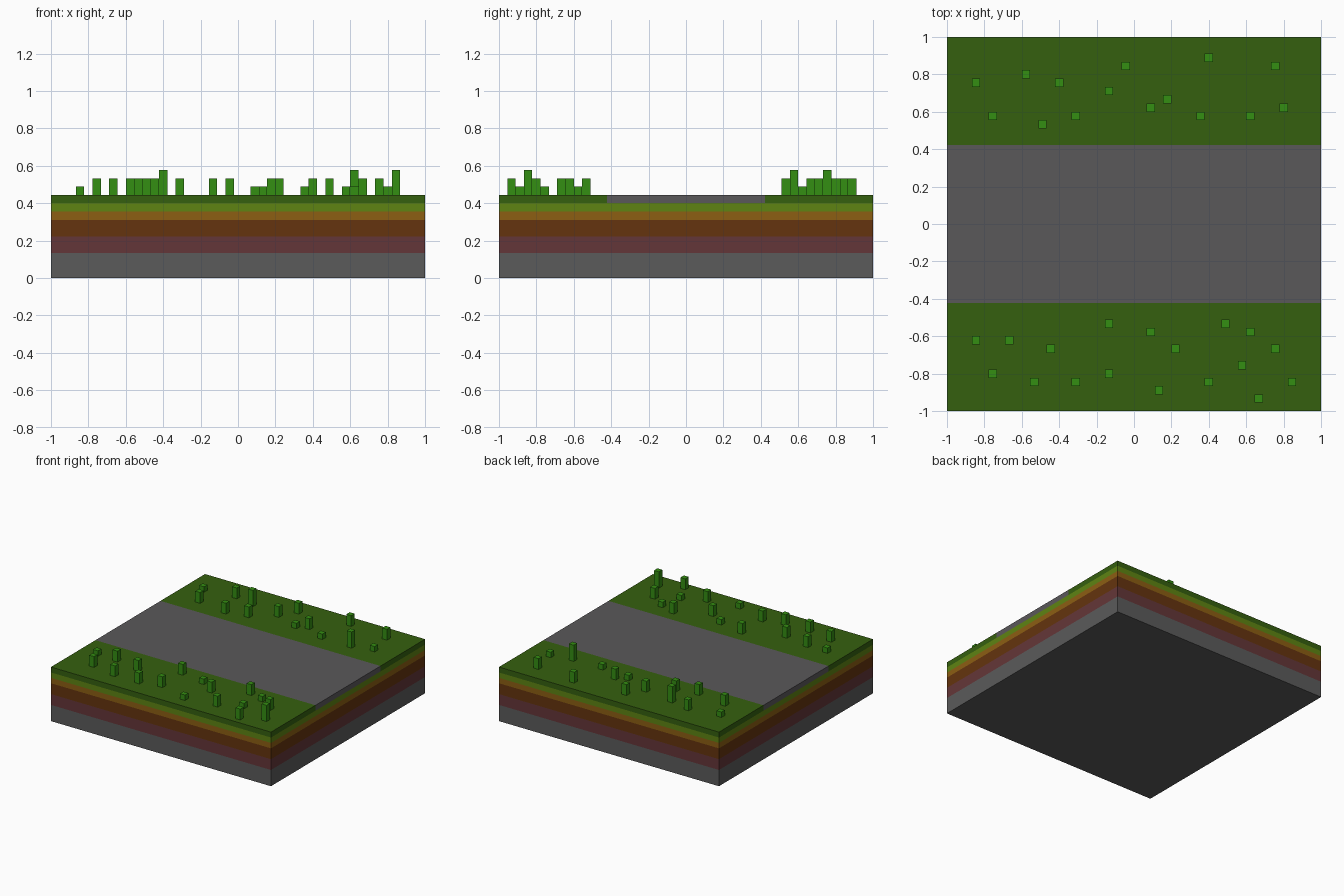
import bpy
import bmesh
from mathutils import Matrix, Vector

cube = bpy.data.objects.get("Cube")
if cube:
    bpy.data.objects.remove(cube, do_unlink=True)

U = 2 / 45             # one voxel
HEIGHT = 10 * U        # ground thickness
ROAD_HALF = 9.5 * U    # half the road width


def linear(c):
    c /= 255
    return c / 12.92 if c <= 0.04045 else ((c + 0.055) / 1.055) ** 2.4


def material(name, r, g, b):
    mat = bpy.data.materials.new(name)
    mat.use_nodes = True
    colour = (linear(r), linear(g), linear(b), 1)
    mat.diffuse_color = colour
    bsdf = mat.node_tree.nodes["Principled BSDF"]
    bsdf.inputs["Base Color"].default_value = colour
    bsdf.inputs["Roughness"].default_value = 1.0
    return mat


def add_box(bm, low, high):
    size = Vector(high) - Vector(low)
    centre = (Vector(high) + Vector(low)) / 2
    matrix = Matrix.Translation(centre) @ Matrix.Diagonal(size.to_4d())
    return bmesh.ops.create_cube(bm, size=1, matrix=matrix)["verts"]


def finish(bm, name, materials):
    mesh = bpy.data.meshes.new(name)
    bm.to_mesh(mesh)
    bm.free()
    for mat in materials:
        mesh.materials.append(mat)
    obj = bpy.data.objects.new(name, mesh)
    bpy.context.collection.objects.link(obj)
    return obj


# Strata from the bottom up: material and top level in voxels
strata = [
    (material("stone grey", 91, 91, 91), 3),
    (material("maroon clay", 100, 54, 56), 5),
    (material("brown earth", 101, 52, 14), 7),
    (material("ochre soil", 140, 94, 18), 8),
    (material("lime turf", 94, 132, 18), 9),
    (material("grass green", 53, 96, 15), 10),
]
road_grey = material("road grey", 90, 88, 90)
blade_green = material("blade green", 52, 142, 18)

# Ground block, cut at each stratum and along both road edges
bm = bmesh.new()
add_box(bm, (-1, -1, 0), (1, 1, HEIGHT))
cuts = [((0, 0, top * U), (0, 0, 1)) for _, top in strata[:-1]]
cuts += [((0, side * ROAD_HALF, 0), (0, 1, 0)) for side in (-1, 1)]
for point, normal in cuts:
    bmesh.ops.bisect_plane(bm, geom=bm.verts[:] + bm.edges[:] + bm.faces[:],
                           plane_co=point, plane_no=normal)
for face in bm.faces:
    centre = face.calc_center_median()
    level = min(centre.z / U, 9.99)
    face.material_index = next(i for i, s in enumerate(strata) if level < s[1])
    # The road fills the top layer between the verges
    if level > 9 and abs(centre.y) < ROAD_HALF:
        face.material_index = len(strata)
finish(bm, "ground_block", [s[0] for s in strata] + [road_grey])

# Grass blades: voxel column, voxel row, height in voxels
back_blades = [
    (-19, 17, 1), (-17, 13, 2), (-13, 18, 2), (-11, 12, 2), (-9, 17, 3),
    (-7, 13, 2), (-3, 16, 2), (-1, 19, 2), (2, 14, 1), (4, 15, 2),
    (8, 13, 1), (9, 20, 2), (14, 13, 3), (17, 19, 2), (18, 14, 1),
]
front_blades = [
    (-19, -14, 1), (-17, -18, 2), (-15, -14, 2), (-12, -19, 2),
    (-10, -15, 2), (-7, -19, 2), (-3, -12, 2), (-3, -18, 2), (2, -13, 1),
    (3, -20, 1), (5, -15, 2), (9, -19, 2), (11, -12, 2), (13, -17, 1),
    (14, -13, 1), (15, -21, 2), (17, -15, 2), (19, -19, 3),
]
for name, blades in (("back_grass_blades", back_blades),
                     ("front_grass_blades", front_blades)):
    bm = bmesh.new()
    for x, y, h in blades:
        add_box(bm, ((x - 0.5) * U, (y - 0.5) * U, HEIGHT),
                ((x + 0.5) * U, (y + 0.5) * U, HEIGHT + h * U))
    # Open undersides, so nothing overlaps the turf
    under = [f for f in bm.faces if f.normal.z < -0.5]
    bmesh.ops.delete(bm, geom=under, context="FACES")
    finish(bm, name, [blade_green])
